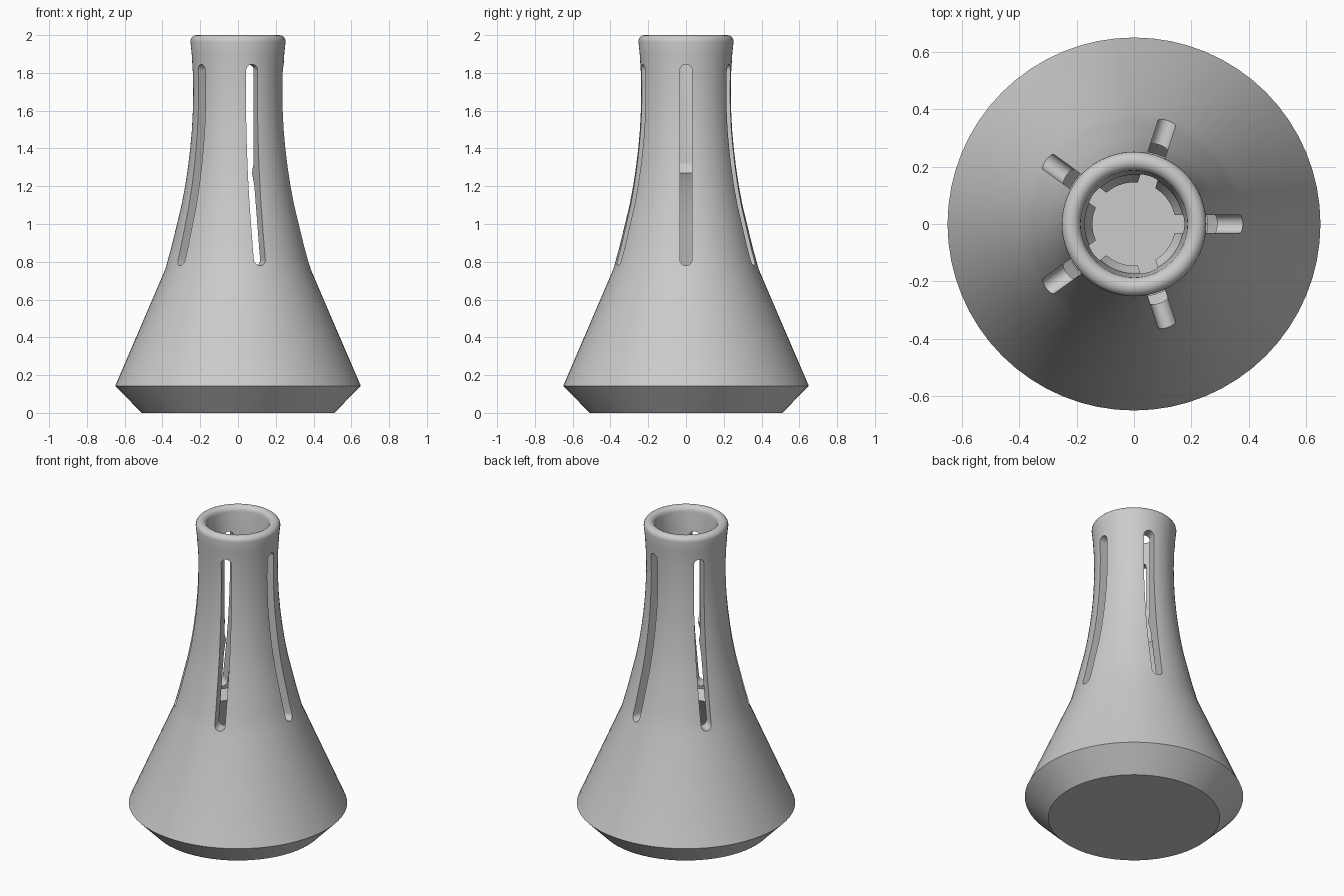
import bpy, bmesh, math
from mathutils import Matrix, Vector

cube = bpy.data.objects.get("Cube")
if cube:
    bpy.data.objects.remove(cube)

SEGMENTS = 64
SLOTS = 5

grey = bpy.data.materials.new("plain grey")
grey.use_nodes = True
colour = (0.6, 0.6, 0.6, 1)
grey.diffuse_color = colour
grey.node_tree.nodes["Principled BSDF"].inputs["Base Color"].default_value = colour


def make_object(name, bm):
    bmesh.ops.recalc_face_normals(bm, faces=bm.faces)
    mesh = bpy.data.meshes.new(name)
    bm.to_mesh(mesh)
    bm.free()
    mesh.materials.append(grey)
    obj = bpy.data.objects.new(name, mesh)
    bpy.context.collection.objects.link(obj)
    return obj


def lathe(name, profile):
    """Turn a (radius, height) profile that starts and ends on the axis."""
    bm = bmesh.new()
    verts = [bm.verts.new((r, 0, z)) for r, z in profile]
    edges = [bm.edges.new(pair) for pair in zip(verts, verts[1:])]
    bmesh.ops.spin(bm, geom=verts + edges, axis=(0, 0, 1), cent=(0, 0, 0),
                   angle=math.tau, steps=SEGMENTS, use_merge=True)
    bmesh.ops.remove_doubles(bm, verts=bm.verts, dist=1e-5)
    return make_object(name, bm)


# Outer wall: bevelled foot, cone and flared neck
outer = [(0, 0), (0.51, 0), (0.65, 0.143), (0.385, 0.76), (0.352, 0.88),
         (0.323, 1.0), (0.299, 1.1), (0.28, 1.2), (0.265, 1.3), (0.253, 1.4),
         (0.244, 1.5), (0.239, 1.6), (0.237, 1.7), (0.239, 1.8), (0.245, 1.9)]

# Rounded lip
lip = [(0.219 + 0.033 * math.cos(a), 1.967 + 0.033 * math.sin(a))
       for a in (math.pi * i / 10 for i in range(11))]

# Hollow inside with two raised rings
inner = [(0.172, 1.8), (0.17, 1.32), (0.145, 1.27), (0.185, 1.2),
         (0.235, 1.0), (0.295, 0.76), (0.255, 0.70), (0.33, 0.62),
         (0.52, 0.17), (0.42, 0.07), (0, 0.07)]

body = lathe("vase_body", outer + lip + inner)

# Round-ended slot cutters around the neck
half, low, high = 0.032, 0.78, 1.845
outline = []
for centre, start in ((high - half, 0), (low + half, math.pi)):
    for i in range(13):
        a = start + math.pi * i / 12
        outline.append((half * math.cos(a), centre + half * math.sin(a)))

bm = bmesh.new()
for k in range(SLOTS):
    turn = Matrix.Rotation(math.tau * k / SLOTS, 3, "Z")
    face = bm.faces.new([bm.verts.new(turn @ Vector((0.08, y, z))) for y, z in outline])
    pushed = bmesh.ops.extrude_face_region(bm, geom=[face], use_keep_orig=True)["geom"]
    bmesh.ops.translate(bm, vec=turn @ Vector((0.5, 0, 0)),
                        verts=[v for v in pushed if isinstance(v, bmesh.types.BMVert)])
cutter = make_object("slot_cutter", bm)
cutter.hide_render = True

cut = body.modifiers.new("slots", "BOOLEAN")
cut.operation = "DIFFERENCE"
cut.solver = "EXACT"
cut.object = cutter

# Apply the slots, drop the cutter and smooth the walls
bpy.ops.object.select_all(action="DESELECT")
body.select_set(True)
bpy.context.view_layer.objects.active = body
bpy.ops.object.modifier_apply(modifier="slots")
bpy.data.objects.remove(cutter)
bpy.ops.object.shade_smooth_by_angle(angle=math.radians(25))
